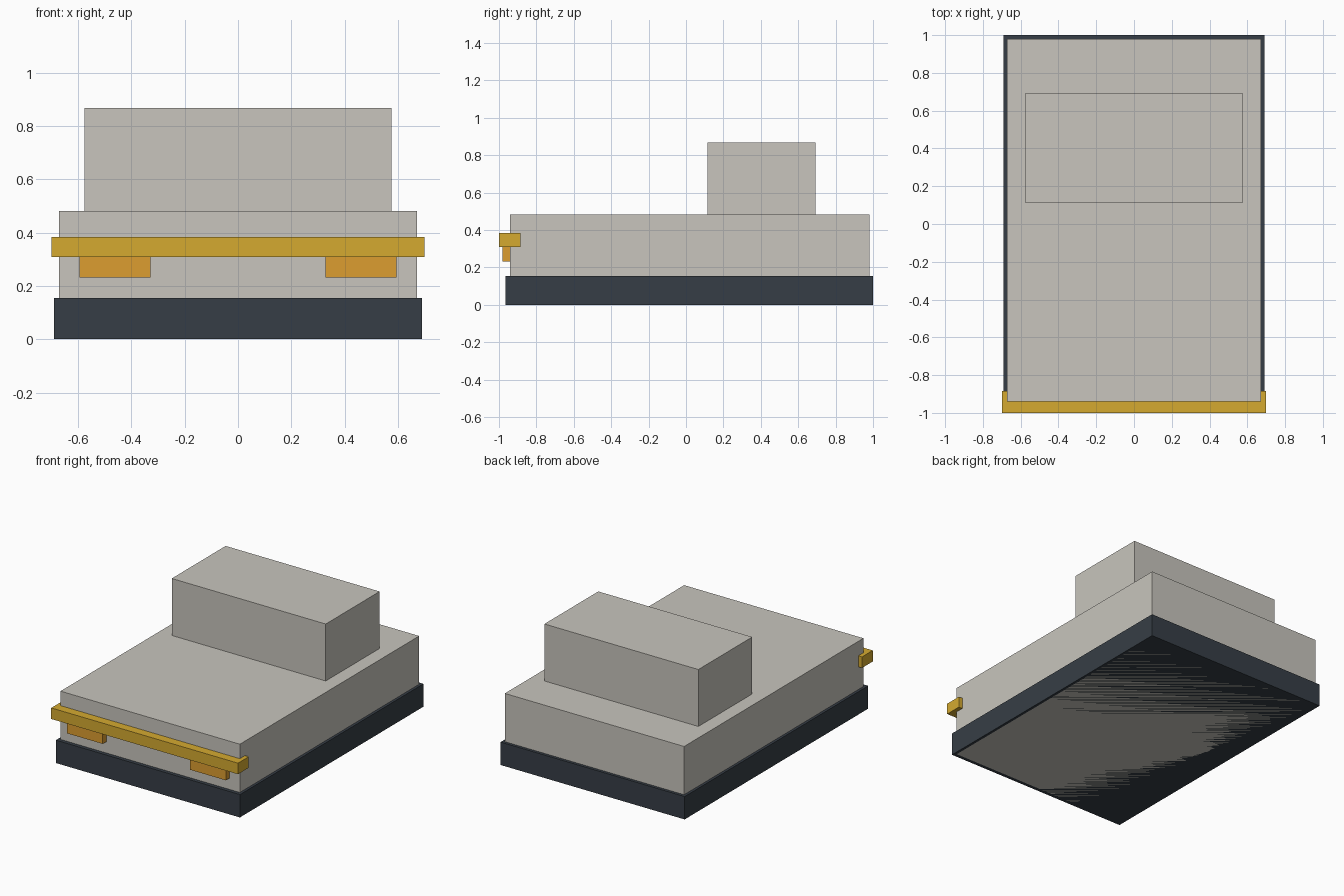
import bpy

if "Cube" in bpy.data.objects:
    bpy.data.objects.remove(bpy.data.objects["Cube"])


def material(name, color):
    m = bpy.data.materials.new(name)
    m.diffuse_color = (*color, 1.0)
    m.use_nodes = True
    m.node_tree.nodes["Principled BSDF"].inputs["Base Color"].default_value = m.diffuse_color
    return m


def box(name, x, y, z, mat):
    """Box spanning the (min, max) ranges on each axis."""
    spans = (x, y, z)
    centre = [(a + b) / 2 for a, b in spans]
    bpy.ops.mesh.primitive_cube_add(size=1, location=centre)
    ob = bpy.context.object
    ob.name = name
    ob.scale = [b - a for a, b in spans]
    bpy.ops.object.transform_apply(location=False, rotation=False, scale=True)
    ob.data.materials.append(mat)
    return ob


stone = material("warm_grey", (0.58, 0.56, 0.51))
navy = material("dark_slate", (0.037, 0.048, 0.061))
gold = material("gold", (0.66, 0.40, 0.03))
amber = material("amber", (0.72, 0.34, 0.03))

# Skirt around the base, and the hull standing inside it
box("base_skirt", (-0.69, 0.69), (-0.965, 1.0), (0, 0.155), navy)
box("hull", (-0.672, 0.672), (-0.94, 0.98), (0, 0.482), stone)

# Raised cabin towards the back
box("cabin", (-0.577, 0.577), (0.115, 0.692), (0.482, 0.868), stone)

# Front bumper bar
box("front_bumper", (-0.70, 0.70), (-1.0, -0.885), (0.309, 0.384), gold)

# Pair of lamps under the bumper
for side, label in ((-1, "left"), (1, "right")):
    x = sorted((side * 0.328, side * 0.595))
    box(f"{label}_lamp", x, (-0.98, -0.92), (0.232, 0.33), amber)
